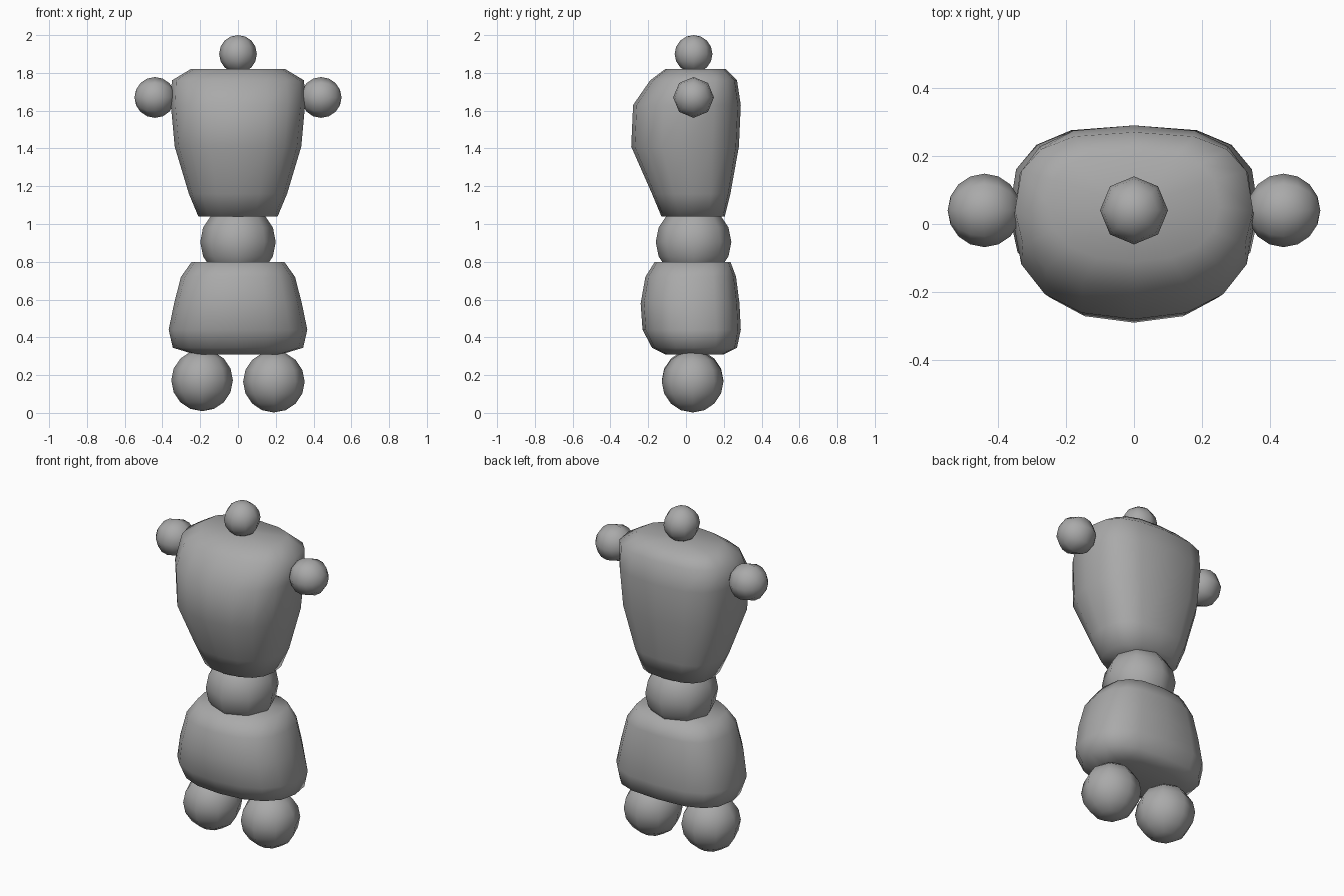
import bpy, bmesh
from math import sin, cos, pi
from mathutils import Vector

old = bpy.data.objects.get("Cube")
if old:
    bpy.data.objects.remove(old, do_unlink=True)

grey = bpy.data.materials.new("mid grey")
grey.use_nodes = True
grey.diffuse_color = (0.4, 0.4, 0.4, 1)
grey.node_tree.nodes["Principled BSDF"].inputs["Base Color"].default_value = grey.diffuse_color


def finish(name, bm):
    bmesh.ops.recalc_face_normals(bm, faces=bm.faces)
    mesh = bpy.data.meshes.new(name)
    bm.to_mesh(mesh)
    bm.free()
    mesh.materials.append(grey)
    for p in mesh.polygons:
        p.use_smooth = True
    obj = bpy.data.objects.new(name, mesh)
    bpy.context.collection.objects.link(obj)
    return obj


def ball(name, centre, radius, sideways=False):
    bm = bmesh.new()
    bmesh.ops.create_uvsphere(bm, u_segments=8, v_segments=8, radius=radius)
    obj = finish(name, bm)
    obj.location = centre
    obj.rotation_euler.y = pi / 2 if sideways else 0


def power(v, n):
    return (1 if v > 0 else -1) * abs(v) ** (2 / n)


def body(name, rings, sides=16):
    """Loft rounded sections (height, half width, front y, back y)."""
    bm = bmesh.new()
    loops = []
    for z, w, front, back in rings:
        mid, depth = (front + back) / 2, (back - front) / 2
        loop = []
        for i in range(sides):
            a = 2 * pi * i / sides
            n = 2.8 if sin(a) > 0 else 2.3
            loop.append(bm.verts.new((w * power(cos(a), n), mid + depth * power(sin(a), n), z)))
        loops.append(loop)
    for low, high in zip(loops, loops[1:]):
        for i in range(sides):
            j = (i + 1) % sides
            bm.faces.new((low[i], low[j], high[j], high[i]))
    # Flat caps meeting at a centre point
    for loop in (loops[0], loops[-1]):
        tip = bm.verts.new(sum((v.co for v in loop), Vector()) / sides)
        for i in range(sides):
            bm.faces.new((loop[i], loop[(i + 1) % sides], tip))
    finish(name, bm)


# Chest tapers down to the waist and bulges forward near the top
body("torso", [
    (1.04, 0.21, -0.13, 0.205), (1.16, 0.26, -0.18, 0.235),
    (1.41, 0.335, -0.29, 0.28), (1.63, 0.355, -0.28, 0.29),
    (1.76, 0.35, -0.19, 0.27), (1.82, 0.25, -0.11, 0.21)])

# Hips widen toward the legs
body("pelvis", [
    (0.31, 0.23, -0.11, 0.20), (0.345, 0.345, -0.18, 0.27),
    (0.44, 0.367, -0.23, 0.29), (0.58, 0.338, -0.24, 0.283),
    (0.72, 0.302, -0.215, 0.265), (0.80, 0.245, -0.165, 0.235)])

# Ball joints
ball("neck_ball", (0, 0.04, 1.9), 0.1)
ball("waist_ball", (0, 0.04, 0.905), 0.2)
for side, name in ((1, "left"), (-1, "right")):
    ball(name + "_shoulder_ball", (side * 0.44, 0.04, 1.67), 0.108, True)
    ball(name + "_hip_ball", (side * 0.19, 0.035, 0.165 if side > 0 else 0.172), 0.163)
